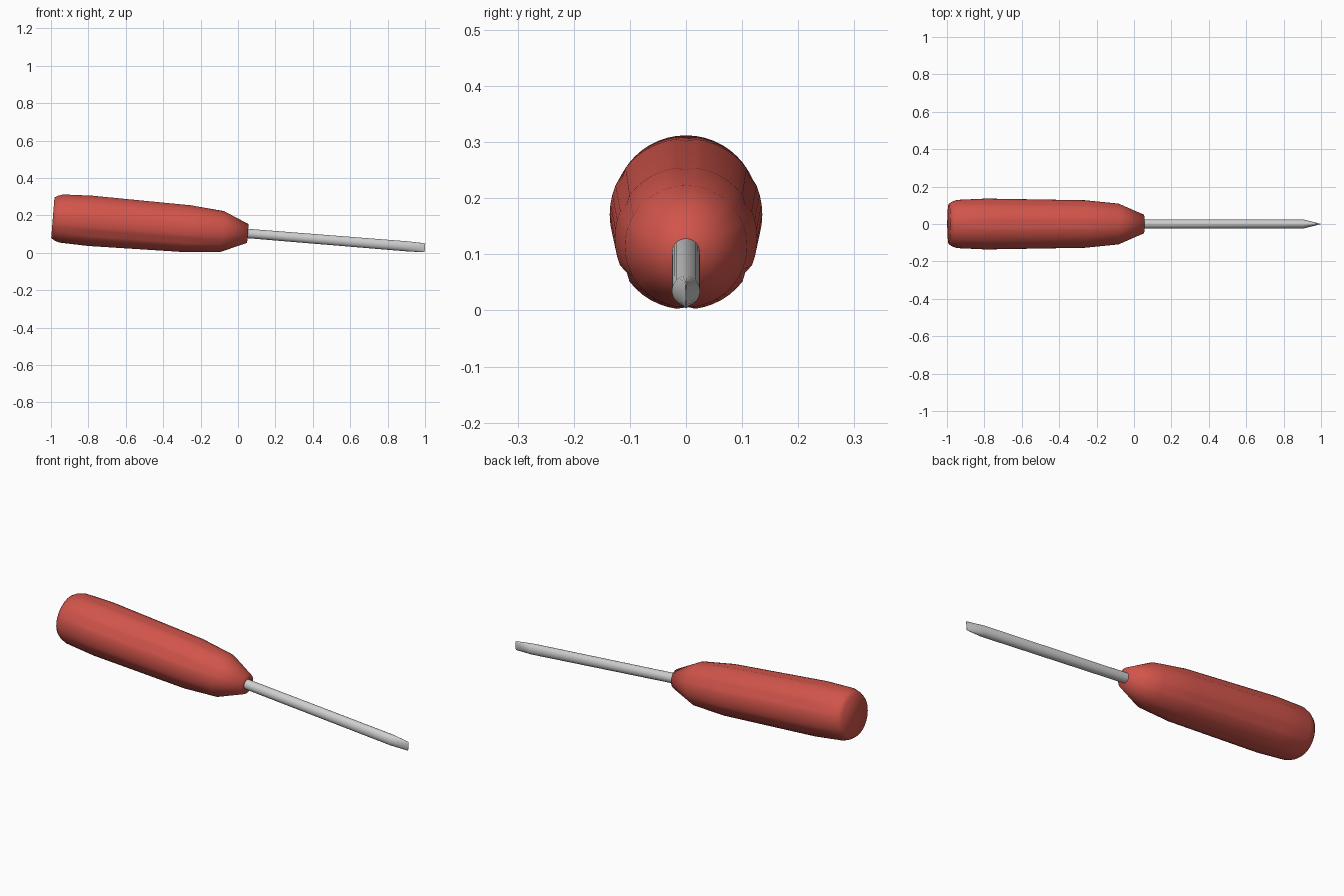
import bpy, bmesh, math
from mathutils import Matrix, Vector

cube = bpy.data.objects.get("Cube")
if cube:
    bpy.data.objects.remove(cube)


def material(name, color, rough):
    m = bpy.data.materials.new(name)
    m.use_nodes = True
    m.diffuse_color = (*color, 1)
    bsdf = m.node_tree.nodes["Principled BSDF"]
    bsdf.inputs["Base Color"].default_value = (*color, 1)
    bsdf.inputs["Roughness"].default_value = rough
    return m


red = material("red plastic", (0.64, 0.09, 0.07), 0.5)
steel = material("light steel", (0.62, 0.62, 0.62), 0.5)

# The tool lies tilted, with its blade tip and handle belly on the ground
BACK = Vector((-0.99, 0, 0.187))
TILT = Matrix.Translation(BACK) @ Matrix.Rotation(math.radians(4.6), 4, 'Y')


def loft(name, stations, sides, mat, angle):
    """Skin rings of (distance, half width, half height, groove depth)."""
    bm = bmesh.new()
    rings = []
    for s, ry, rz, groove in stations:
        ring = []
        for i in range(sides):
            a = math.tau * i / sides
            # six grooves, one at the top and then every sixth of a turn
            cut = groove if (i * 12 / sides) % 2 == 1 else 0
            co = Vector((s, (ry - cut) * math.cos(a), (rz - cut) * math.sin(a)))
            ring.append(bm.verts.new(TILT @ co))
        rings.append(ring)
    for a, b in zip(rings, rings[1:]):
        for i in range(sides):
            j = (i + 1) % sides
            bm.faces.new((a[i], a[j], b[j], b[i]))
    bm.faces.new(rings[0])
    bm.faces.new(rings[-1])
    bmesh.ops.recalc_face_normals(bm, faces=bm.faces)
    mesh = bpy.data.meshes.new(name)
    bm.to_mesh(mesh)
    bm.free()
    mesh.materials.append(mat)
    obj = bpy.data.objects.new(name, mesh)
    bpy.context.collection.objects.link(obj)
    bpy.ops.object.select_all(action='DESELECT')
    obj.select_set(True)
    bpy.context.view_layer.objects.active = obj
    bpy.ops.object.shade_smooth_by_angle(angle=math.radians(angle))
    return obj


# Handle: barrel with shallow grip grooves and a tapering nose
handle = [(s, r, r, g) for s, r, g in (
    (0, 0.108, 0), (0.018, 0.12, 0), (0.045, 0.129, 0), (0.2, 0.136, 0.005),
    (0.73, 0.127, 0.005), (0.91, 0.109, 0), (1.046, 0.05, 0))]
loft("handle", handle, 48, red, 70)

# Shaft: round rod flattened to an upright chisel edge
shaft = [(1.03, 0.025, 0.025, 0), (1.9, 0.025, 0.027, 0),
         (1.985, 0.003, 0.0245, 0), (1.996, 0.001, 0.022, 0)]
loft("shaft_and_blade", shaft, 24, steel, 40)
